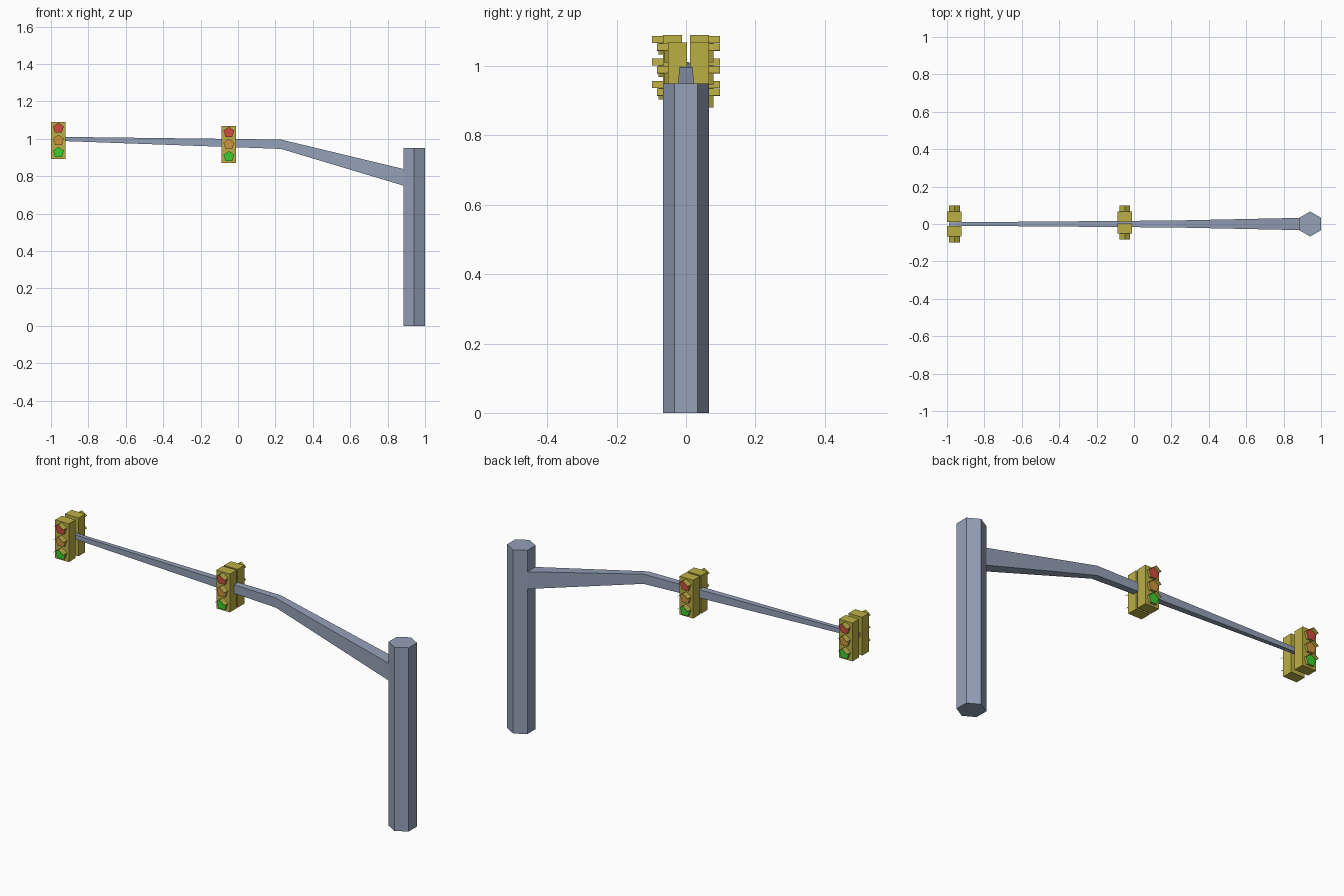
import bpy, bmesh, math
from mathutils import Vector

if "Cube" in bpy.data.objects:
    bpy.data.objects.remove(bpy.data.objects["Cube"])


def material(name, rgb):
    m = bpy.data.materials.new(name)
    m.use_nodes = True
    col = (*rgb, 1.0)
    m.diffuse_color = col
    m.node_tree.nodes["Principled BSDF"].inputs["Base Color"].default_value = col
    return m


steel = material("blue grey steel", (0.30, 0.355, 0.48))
yellow = material("housing yellow", (0.50, 0.43, 0.06))
red = material("red light", (0.64, 0.07, 0.05))
amber = material("amber light", (0.62, 0.29, 0.05))
green = material("green light", (0.04, 0.62, 0.03))


def loft(name, rings, mats):
    """Closed solid through matching rings of points; the last cap takes the last material."""
    bm = bmesh.new()
    loops = [[bm.verts.new(p) for p in ring] for ring in rings]
    n = len(loops[0])
    for a, b in zip(loops, loops[1:]):
        for i in range(n):
            j = (i + 1) % n
            bm.faces.new((a[i], a[j], b[j], b[i]))
    bm.faces.new(loops[0][::-1])
    bm.faces.new(loops[-1]).material_index = len(mats) - 1
    bmesh.ops.recalc_face_normals(bm, faces=bm.faces)
    mesh = bpy.data.meshes.new(name)
    bm.to_mesh(mesh)
    bm.free()
    for m in mats:
        mesh.materials.append(m)
    obj = bpy.data.objects.new(name, mesh)
    bpy.context.collection.objects.link(obj)
    return obj


def rect(x, y0, y1, z0, z1):
    return [(x, y0, z0), (x, y1, z0), (x, y1, z1), (x, y0, z1)]


def polygon(sides, radius):
    return [Vector((math.sin(math.tau * i / sides), math.cos(math.tau * i / sides))) * radius
            for i in range(sides)]


# Hexagonal pole with flats facing the arm
POLE_X = 0.942
hexagon = polygon(6, 0.067)
loft("pole", [[(POLE_X + p.x, p.y, z) for p in hexagon] for z in (0, 0.95)], [steel])

# Tapering, bent arm: x, half width, bottom, top
stations = [(-0.99, 0.009, 0.99, 1.011), (0.23, 0.019, 0.946, 0.996), (0.90, 0.033, 0.745, 0.835)]
loft("arm", [rect(x, -w, w, b, t) for x, w, b, t in stations], [steel])

LENS_R = 0.03
pentagon = polygon(5, LENS_R)


def signal_head(label, x, inner, side, bottom):
    """Housing whose lights face +y or -y, starting at the inner y."""
    outer = inner + side * 0.055
    loft(label + "_housing", [rect(x + s * 0.039, inner, outer, bottom, bottom + 0.198)
                              for s in (-1, 1)], [yellow])
    for i, (lamp, mat) in enumerate((("green", green), ("amber", amber), ("red", red))):
        z = bottom + 0.035 + i * 0.065

        def ring(points, depth):
            return [(x + p.x, outer + side * depth, z + p.y) for p in points]

        # Pentagonal light with a coloured front
        loft(f"{label}_{lamp}_light", [ring(pentagon, -0.002), ring(pentagon, 0.012)],
             [yellow, mat])
        # Thin gabled hood over the two upper sides
        shell = [pentagon[4], pentagon[0], pentagon[1]]
        shell += [p * 0.96 for p in reversed(shell)]
        loft(f"{label}_{lamp}_hood", [ring(shell, 0), ring(shell, 0.031)], [yellow])


signal_head("end_front", -0.96, -0.012, -1, 0.892)
signal_head("end_back", -0.96, 0.012, 1, 0.892)
signal_head("middle_front", -0.049, 0.003, -1, 0.870)
signal_head("middle_back", -0.049, 0.012, 1, 0.870)
